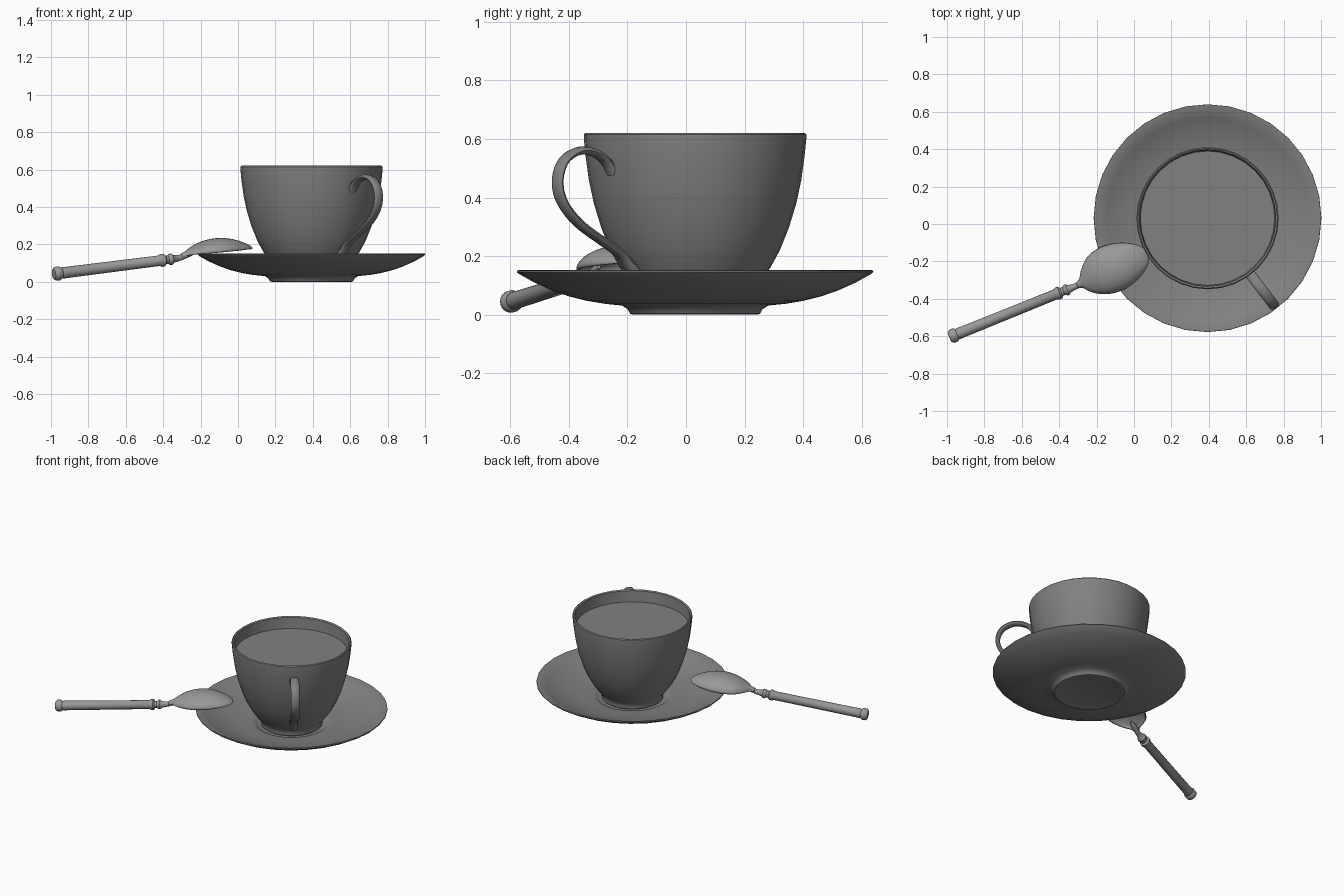
import bpy, math
from mathutils import Vector

if "Cube" in bpy.data.objects:
    bpy.data.objects.remove(bpy.data.objects["Cube"])

CX, CY = 0.393, 0.031          # axis of cup and saucer


def material(name, v):
    m = bpy.data.materials.new(name)
    m.diffuse_color = (v, v, v, 1)
    m.use_nodes = True
    m.node_tree.nodes["Principled BSDF"].inputs["Base Color"].default_value = m.diffuse_color
    return m


CHINA = material("dark_china", .22)
METAL = material("spoon_metal", .32)


def make(name, verts, faces, mat, angle=40):
    me = bpy.data.meshes.new(name)
    me.from_pydata(verts, [], faces)
    me.materials.append(mat)
    ob = bpy.data.objects.new(name, me)
    bpy.context.collection.objects.link(ob)
    bpy.ops.object.select_all(action='DESELECT')
    ob.select_set(True)
    bpy.context.view_layer.objects.active = ob
    bpy.ops.object.mode_set(mode='EDIT')
    bpy.ops.mesh.select_all(action='SELECT')
    bpy.ops.mesh.remove_doubles(threshold=0.0001)
    bpy.ops.mesh.normals_make_consistent(inside=False)
    bpy.ops.object.mode_set(mode='OBJECT')
    bpy.ops.object.shade_smooth_by_angle(angle=math.radians(angle))
    return ob


def skin(name, rings, mat=CHINA, closed=True, caps=False):
    """Bridge a list of equal-length point rings."""
    n = len(rings[0])
    verts = [p for r in rings for p in r]
    faces = [(i * n + j, i * n + (j + 1) % n, (i + 1) * n + (j + 1) % n, (i + 1) * n + j)
             for i in range(len(rings) - 1) for j in range(n if closed else n - 1)]
    if caps:
        faces += [tuple(range(n)), tuple(range(len(verts) - n, len(verts)))]
    return make(name, verts, faces, mat)


def lathe(name, profile, n=32):
    return skin(name, [[(CX + r * math.cos(math.tau * k / n), CY + r * math.sin(math.tau * k / n), z)
                        for k in range(n)] for r, z in profile])


def smooth_path(pts, steps=4):
    """Catmull-Rom subdivision of a point list."""
    p = [Vector(q) for q in pts]
    p = [2 * p[0] - p[1]] + p + [2 * p[-1] - p[-2]]
    out = []
    for i in range(1, len(p) - 2):
        a, b, c, d = p[i - 1:i + 3]
        for k in range(steps):
            t = k / steps
            out.append(0.5 * (2 * b + (c - a) * t + (2 * a - 5 * b + 4 * c - d) * t ** 2
                              + (3 * b - a - 3 * c + d) * t ** 3))
    return out + [p[-2]]


# Saucer with foot and well
lathe("saucer", [(0, .003), (.205, .003), (.213, 0), (.222, .003), (.23, .018), (.25, .031), (.31, .037),
                 (.37, .047), (.43, .062), (.49, .083), (.55, .11), (.602, .139), (.609, .146),
                 (.608, .151), (.6, .152), (.54, .122), (.48, .098), (.42, .08), (.36, .068), (.3, .06),
                 (.245, .057), (.232, .054), (.222, .045), (.2, .04), (0, .04)])

# Cup with wall thickness
lathe("cup", [(0, .041), (.185, .041), (.195, .049), (.195, .065), (.2, .083), (.225, .115), (.257, .16),
              (.29, .22), (.32, .295), (.346, .38), (.363, .46), (.374, .54), (.38, .6), (.38, .615),
              (.374, .621), (.365, .615), (.359, .54), (.345, .44), (.31, .31), (.24, .16), (.18, .1), (0, .09)])

# Liquid surface
lathe("liquid", [(0, .54), (.359, .54)])

# Cup handle: flattened tube swept in a radial plane
out_dir = Vector((.607, -.795, 0))
side = Vector((.795, .607, 0))
path = smooth_path([(.352, .485), (.378, .518), (.417, .546), (.488, .561), (.56, .53), (.59, .463),
                    (.573, .388), (.502, .313), (.393, .248), (.318, .205), (.28, .165), (.25, .13)])
rings = []
for i, p in enumerate(path):
    t = (path[min(i + 1, len(path) - 1)] - path[max(i - 1, 0)]).normalized()
    grow = 1 + 0.5 * max(0, 1 - i / 5) + 0.5 * max(0, 1 - (len(path) - 1 - i) / 9)
    ring = []
    for k in range(14):
        a = math.tau * k / 14
        q = p + Vector((-t.y, t.x)) * .014 * grow * math.sin(a)
        w = .028 * math.cos(a)
        ring.append(Vector((CX, CY, 0)) + out_dir * q.x + side * w + Vector((0, 0, q.y)))
    rings.append(ring)
skin("cup_handle", rings, caps=True)

# Spoon frame: s runs along the spoon, w across it
along = Vector((.927, .375, 0))
across = Vector((-.375, .927, 0))
origin = Vector((-.985, -.605, 0))


def spoon(s, w, z):
    return origin + along * s + across * w + Vector((0, 0, z))


# Spoon stem: turned rod with end knob and collars
stem = [(-.003, 0), (0, .028), (.01, .037), (.032, .038), (.045, .029), (.055, .031), (.07, .03), (.61, .028),
        (.618, .034), (.636, .034), (.645, .023), (.658, .022), (.668, .03), (.68, .03), (.69, .021),
        (.725, .016), (.755, .016), (.79, .015), (.82, .006)]
rings = []
for s, r in stem:
    z = .042 + .117 * s + max(0, s - .72) * .25
    rings.append([spoon(s - .12 * r * math.sin(a), r * math.cos(a), z + r * math.sin(a))
                  for a in [math.tau * k / 16 for k in range(16)]])
skin("spoon_stem", rings, METAL, caps=True)

# Spoon bowl: inverted shell, rows of (s, half width, rim z), crown z
rows = [((.735, .016, .131), .152), ((.76, .028, .14), .163), ((.785, .062, .147), .177),
        ((.825, .097, .151), .2), ((.875, .12, .155), .22), ((.935, .129, .16), .233),
        ((.995, .123, .165), .234), ((1.055, .103, .17), .224), ((1.105, .074, .175), .207),
        ((1.135, .044, .178), .192), ((1.15, .004, .179), .18)]
base = smooth_path([r[0] for r in rows], 3)
crown = smooth_path([(r[0][0], r[1]) for r in rows], 3)
rings = []
for b, c in zip(base, crown):
    shift = .015 * min(1, (b.x - .735) / .1)
    rings.append([spoon(b.x, shift + b.y * math.sin(a), b.z + (c.y - b.z) * math.cos(a))
                  for a in [math.pi * (k / 16 - .5) for k in range(17)]])
bowl = skin("spoon_bowl", rings, METAL, closed=False)
if sum(f.normal.z for f in bowl.data.polygons) < 0:
    bowl.data.flip_normals()
shell = bowl.modifiers.new("thickness", 'SOLIDIFY')
shell.thickness = .009
shell.offset = -1
